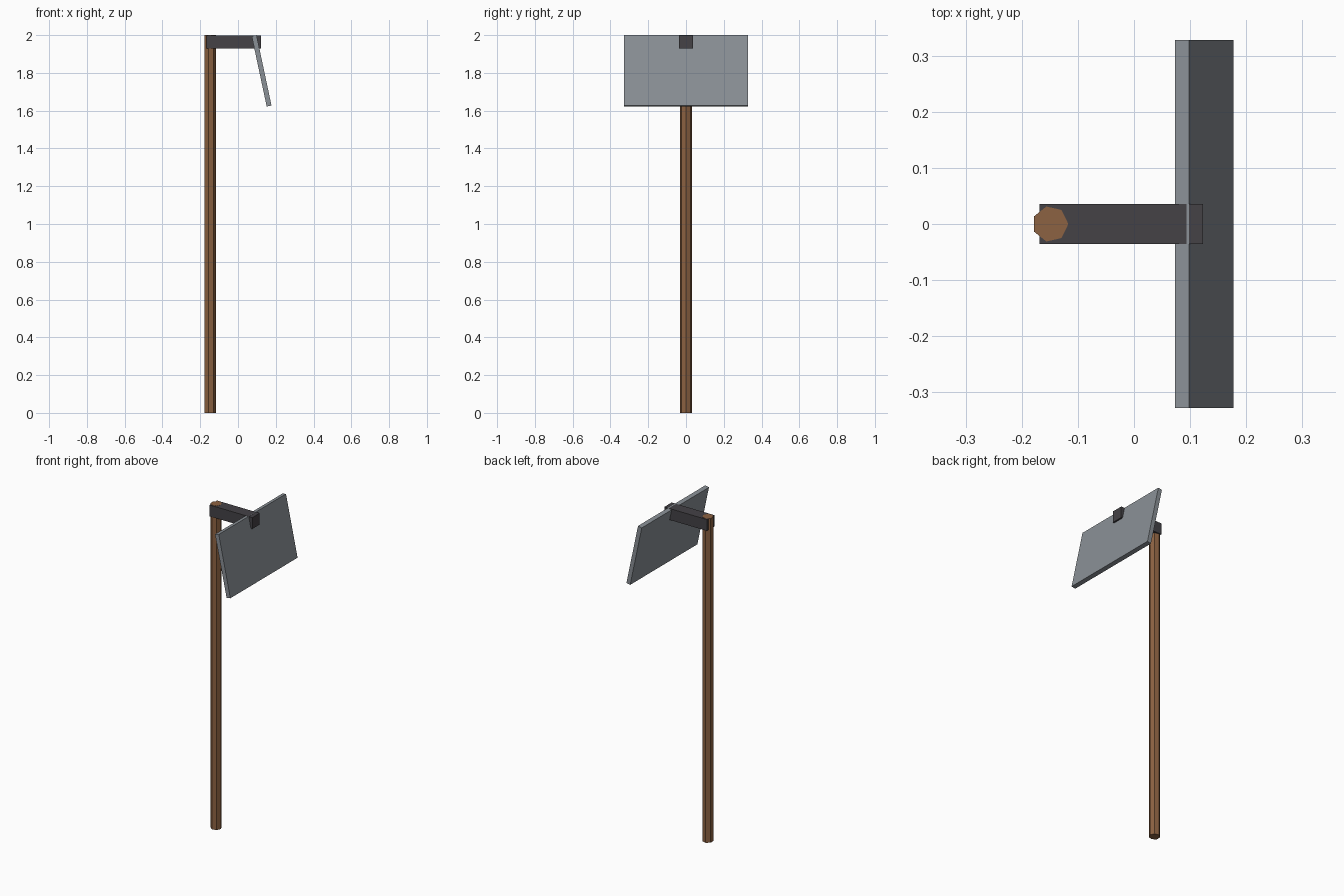
import bpy
from math import radians

cube = bpy.data.objects.get("Cube")
if cube:
    bpy.data.objects.remove(cube, do_unlink=True)


def material(name, rgb):
    mat = bpy.data.materials.new(name)
    mat.use_nodes = True
    color = (*rgb, 1.0)
    mat.diffuse_color = color
    mat.node_tree.nodes["Principled BSDF"].inputs["Base Color"].default_value = color
    return mat


def finish(name, mat):
    obj = bpy.context.object
    obj.name = obj.data.name = name
    obj.data.materials.append(mat)
    return obj


def box(name, location, size, mat, tilt=0.0):
    bpy.ops.mesh.primitive_cube_add(size=1, location=location)
    obj = finish(name, mat)
    obj.scale = size
    bpy.ops.object.transform_apply(location=False, rotation=False, scale=True)
    obj.rotation_euler.y = tilt
    return obj


wood = material("brown wood", (0.262, 0.122, 0.054))
dark_metal = material("dark metal", (0.058, 0.054, 0.061))
grey_metal = material("grey metal", (0.254, 0.279, 0.305))

# Seven-sided pole, one corner pointing toward the panel
bpy.ops.mesh.primitive_cylinder_add(vertices=7, radius=0.032, depth=2, location=(-0.149, 0, 1))
pole = finish("pole", wood)
pole.rotation_euler.z = radians(-90)

# Support arm, just below the pole's top face
box("support_arm", (-0.0225, 0, 1.964), (0.291, 0.072, 0.07), dark_metal)

# Flat panel hung through the arm, leaning outward at the bottom
box("panel", (0.125, 0, 1.811), (0.026, 0.655, 0.381), grey_metal, radians(-12))
